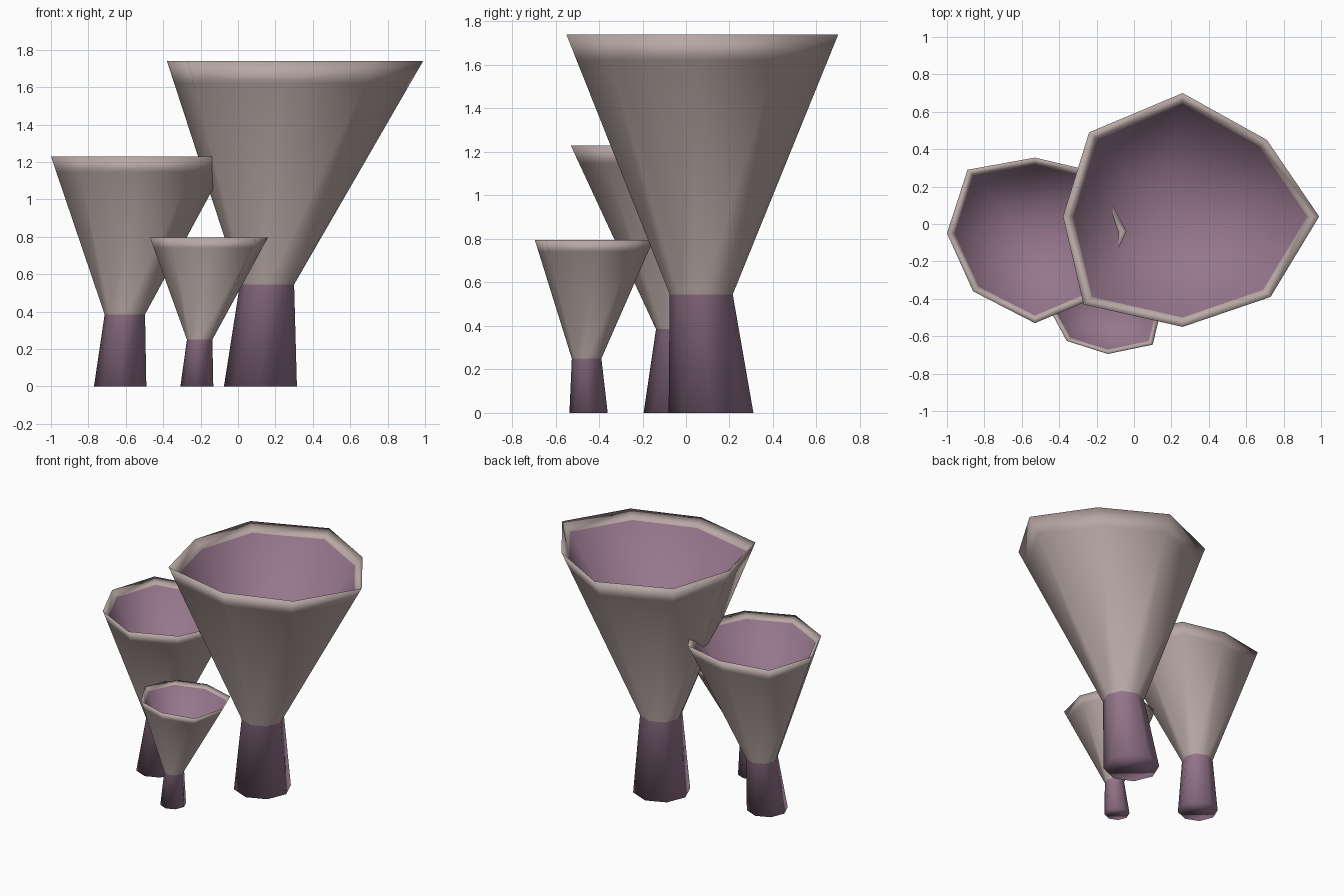
import bpy
import bmesh
from math import cos, sin, pi
from mathutils import Vector

cube = bpy.data.objects.get("Cube")
if cube:
    bpy.data.objects.remove(cube)


def material(name, rgb):
    mat = bpy.data.materials.new(name)
    mat.use_nodes = True
    mat.diffuse_color = (*rgb, 1)
    bsdf = mat.node_tree.nodes["Principled BSDF"]
    bsdf.inputs["Base Color"].default_value = (*rgb, 1)
    bsdf.inputs["Roughness"].default_value = 0.9
    return mat


BEIGE = material("dusty_beige", (0.48, 0.39, 0.375))
PURPLE = material("muted_purple", (0.30, 0.18, 0.26))
SIDES = 8


def circle(x, y, z, radius):
    return [Vector((x + radius * cos(2 * pi * i / SIDES),
                    y + radius * sin(2 * pi * i / SIDES), z)) for i in range(SIDES)]


def funnel(name, foot, neck, rim_points, rim_z):
    """Tapered stem carrying a flared hollow cup with an irregular eight-sided rim."""
    foot_ring = circle(*foot)
    neck_ring = circle(*neck)
    rim = [Vector((x, y, rim_z)) for x, y in rim_points]
    middle = sum(rim, Vector()) / SIDES

    # Band under the rim, the rim itself, and the sunken inner lip
    under = [a.lerp(b, 0.9) for a, b in zip(neck_ring, rim)]
    lip = [p.lerp(middle, 0.085) - Vector((0, 0, 0.035 * rim_z)) for p in rim]
    apex = Vector((neck[0] - 0.01, neck[1], neck[2] * 1.14))

    bm = bmesh.new()
    rings = [[bm.verts.new(p) for p in ring]
             for ring in (foot_ring, neck_ring, under, rim, lip)]
    bm.faces.new(reversed(rings[0]))
    for level, (low, high) in enumerate(zip(rings, rings[1:])):
        for i in range(SIDES):
            j = (i + 1) % SIDES
            face = bm.faces.new((low[i], low[j], high[j], high[i]))
            face.material_index = 0 if level == 0 else 1
    # Hollow of the cup runs down to a point
    tip = bm.verts.new(apex)
    for i in range(SIDES):
        bm.faces.new((rings[-1][i], rings[-1][(i + 1) % SIDES], tip))
    for face in bm.faces:
        face.smooth = True
    bmesh.ops.recalc_face_normals(bm, faces=bm.faces)

    mesh = bpy.data.meshes.new(name)
    bm.to_mesh(mesh)
    bm.free()
    mesh.materials.append(PURPLE)
    mesh.materials.append(BEIGE)
    obj = bpy.data.objects.new(name, mesh)
    bpy.context.collection.objects.link(obj)


# Each rim runs counterclockwise from its +x corner
funnel("large_funnel", (0.12, 0.115, 0, 0.195), (0.155, 0.07, 0.545, 0.145),
       [(0.99, 0.04), (0.71, 0.45), (0.26, 0.70), (-0.24, 0.49),
        (-0.38, 0.04), (-0.27, -0.43), (0.26, -0.55), (0.73, -0.39)], 1.74)

funnel("medium_funnel", (-0.63, -0.055, 0, 0.14), (-0.605, -0.03, 0.385, 0.108),
       [(-0.04, -0.04), (-0.21, 0.28), (-0.53, 0.355), (-0.89, 0.29),
        (-1.0, -0.05), (-0.86, -0.36), (-0.53, -0.53), (-0.21, -0.395)], 1.23)

funnel("small_funnel", (-0.22, -0.448, 0, 0.088), (-0.205, -0.457, 0.25, 0.068),
       [(0.16, -0.40), (0.09, -0.22), (-0.15, -0.15), (-0.38, -0.22),
        (-0.47, -0.42), (-0.36, -0.625), (-0.14, -0.695), (0.10, -0.645)], 0.795)
